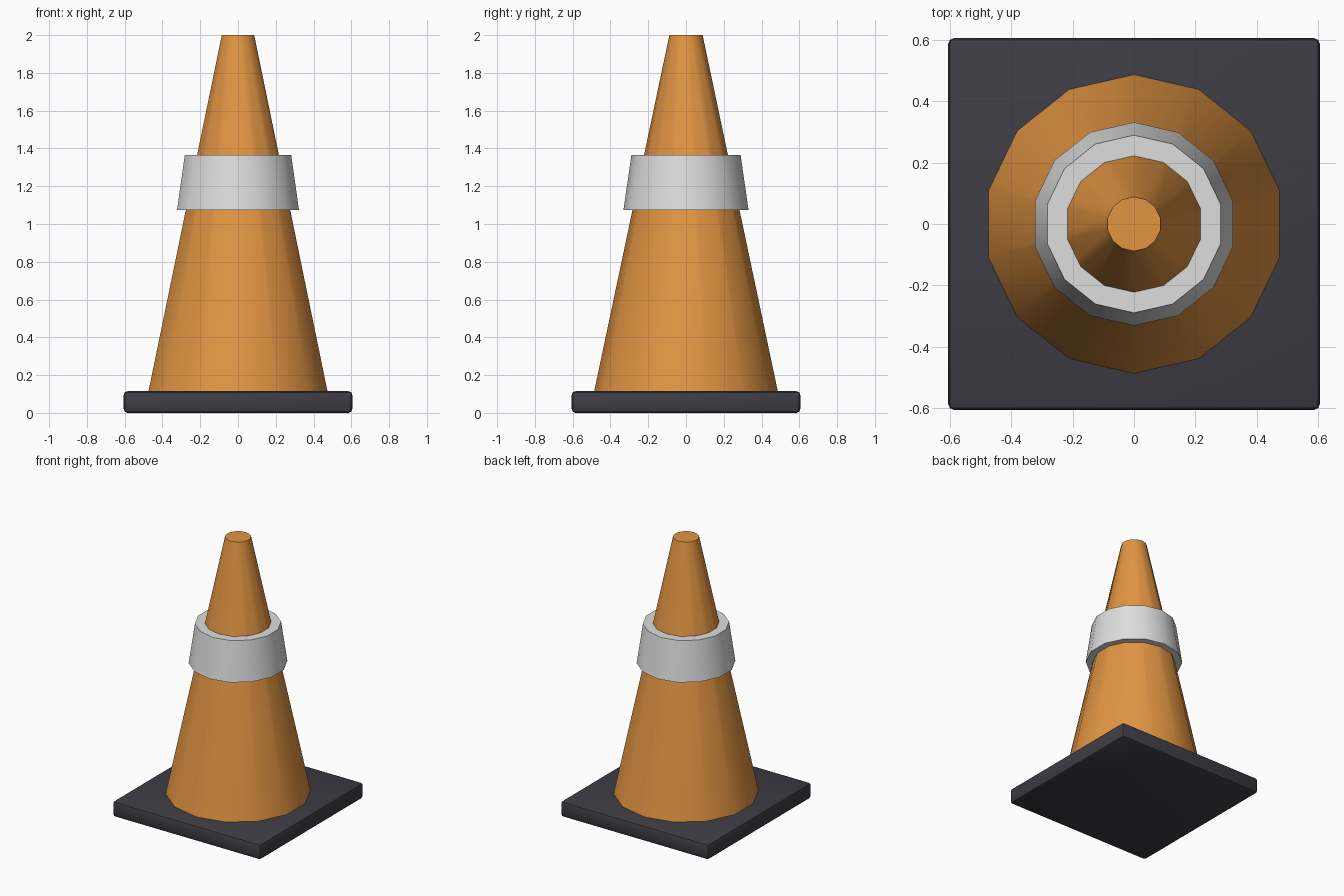
import bpy, bmesh, math

if "Cube" in bpy.data.objects:
    bpy.data.objects.remove(bpy.data.objects["Cube"])

SIDES = 14


def material(name, rgb):
    m = bpy.data.materials.new(name)
    m.diffuse_color = (*rgb, 1.0)
    m.use_nodes = True
    m.node_tree.nodes["Principled BSDF"].inputs["Base Color"].default_value = m.diffuse_color
    return m


def finish(name, bm, mat):
    bmesh.ops.recalc_face_normals(bm, faces=bm.faces)
    mesh = bpy.data.meshes.new(name)
    bm.to_mesh(mesh)
    bm.free()
    mesh.materials.append(mat)
    obj = bpy.data.objects.new(name, mesh)
    bpy.context.collection.objects.link(obj)
    bpy.ops.object.select_all(action='DESELECT')
    obj.select_set(True)
    bpy.context.view_layer.objects.active = obj
    bpy.ops.object.shade_smooth_by_angle(angle=math.radians(30))
    return obj


def lathe(name, profile, mat, closed=False):
    """Turn (radius, z) points round the z axis, with a corner on +y."""
    bm = bmesh.new()
    rings = []
    for r, z in profile:
        rings.append([bm.verts.new((r * math.sin(a), r * math.cos(a), z))
                      for a in (2 * math.pi * i / SIDES for i in range(SIDES))])
    pairs = list(zip(rings, rings[1:]))
    if closed:
        pairs.append((rings[-1], rings[0]))
    else:
        bm.faces.new(rings[0])
        bm.faces.new(rings[-1])
    for lo, hi in pairs:
        for i in range(SIDES):
            j = (i + 1) % SIDES
            bm.faces.new((lo[i], lo[j], hi[j], hi[i]))
    return finish(name, bm, mat)


orange = material("orange plastic", (0.76, 0.30, 0.055))
white = material("pale grey band", (0.73, 0.73, 0.73))
black = material("dark rubber", (0.047, 0.046, 0.058))

# Square base plate with softened edges
bm = bmesh.new()
bmesh.ops.create_cube(bm, size=1.0)
for v in bm.verts:
    v.co = (v.co.x * 1.21, v.co.y * 1.21, (v.co.z + 0.5) * 0.115)
bmesh.ops.bevel(bm, geom=bm.edges[:], offset=0.02, segments=2,
                profile=0.5, affect='EDGES')
finish("base_plate", bm, black)

# Tapered body
lathe("cone_body", [(0.489, 0.10), (0.088, 2.0)], orange)

# Reflective collar, reaching just inside the body
lathe("collar_band", [(0.25, 1.075), (0.331, 1.075), (0.289, 1.365), (0.20, 1.365)],
      white, closed=True)
